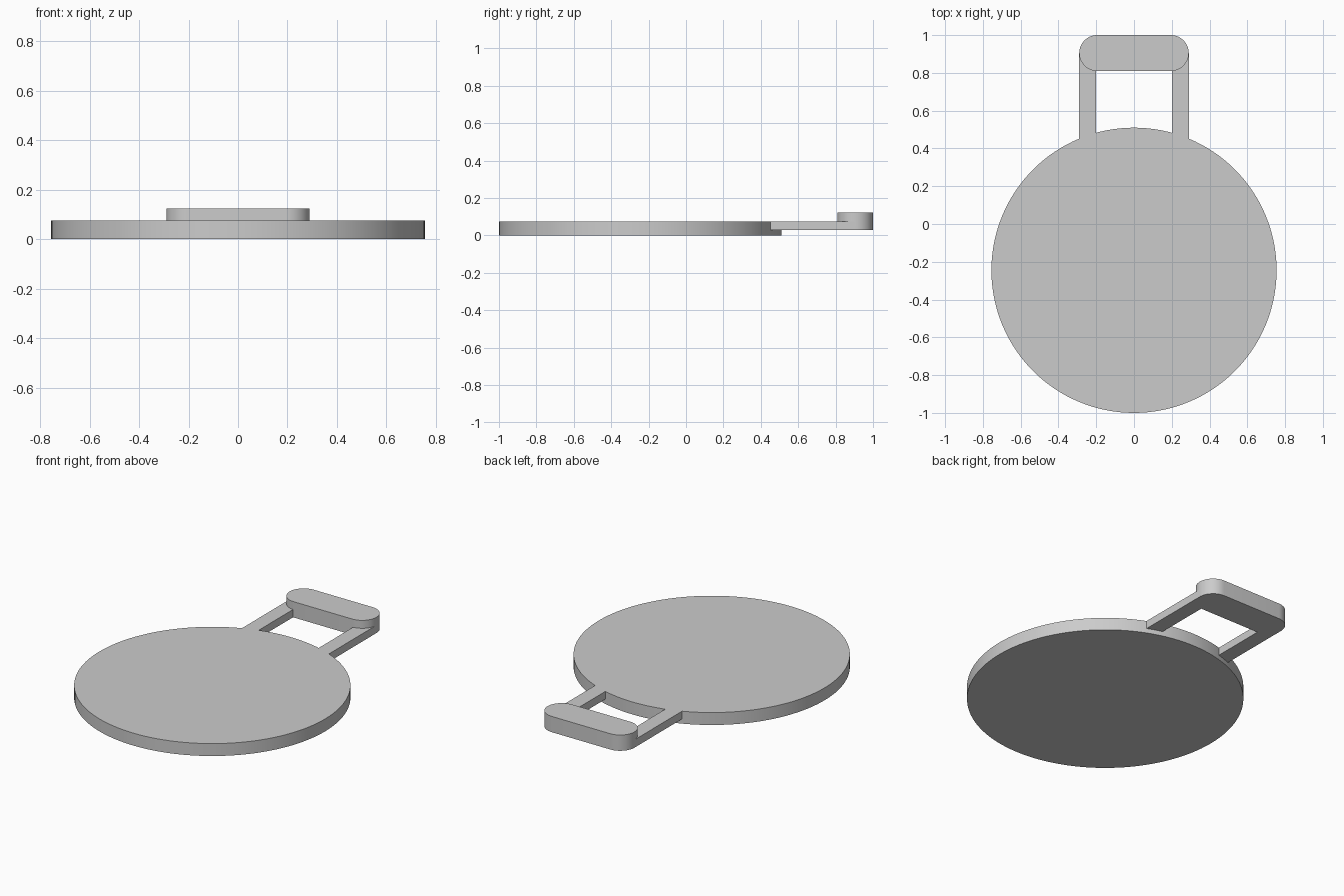
import bpy, bmesh, math

cube = bpy.data.objects.get("Cube")
if cube:
    bpy.data.objects.remove(cube, do_unlink=True)

RADIUS, CENTRE_Y = 0.755, -0.245
DECK_TOP, HANDLE_BOTTOM, GRIP_TOP = 0.075, 0.028, 0.123
HALF_WIDTH, ARM_INNER = 0.29, 0.2
GRIP_R = 0.095

grey = bpy.data.materials.new("plain grey")
grey.use_nodes = True
colour = (0.6, 0.6, 0.6, 1)
grey.diffuse_color = colour
grey.node_tree.nodes["Principled BSDF"].inputs["Base Color"].default_value = colour


def arc(cx, cy, r, start, end, steps):
    angles = [math.radians(start + (end - start) * i / steps) for i in range(steps + 1)]
    return [(cx + r * math.cos(a), cy + r * math.sin(a)) for a in angles]


def prism(name, outline, z0, z1):
    """Extrude a counter-clockwise outline from z0 to z1."""
    bm = bmesh.new()
    base = bm.faces.new([bm.verts.new((x, y, z0)) for x, y in outline])
    top = bmesh.ops.extrude_face_region(bm, geom=[base], use_keep_orig=True)["geom"]
    bmesh.ops.translate(bm, vec=(0, 0, z1 - z0),
                        verts=[v for v in top if isinstance(v, bmesh.types.BMVert)])
    bmesh.ops.recalc_face_normals(bm, faces=bm.faces)
    mesh = bpy.data.meshes.new(name)
    bm.to_mesh(mesh)
    bm.free()
    mesh.materials.append(grey)
    obj = bpy.data.objects.new(name, mesh)
    bpy.context.collection.objects.link(obj)
    return obj


# Round plate
plate = prism("round_plate_with_handle", arc(0, CENTRE_Y, RADIUS, 0, 360, 128)[:-1], 0, DECK_TOP)

# Raised grip with rounded ends
cx, cy = HALF_WIDTH - GRIP_R, 1 - GRIP_R
ends = arc(cx, cy, GRIP_R, -90, 90, 24) + arc(-cx, cy, GRIP_R, 90, 270, 24)
parts = [prism("grip", ends, HANDLE_BOTTOM, GRIP_TOP)]

# Two flat arms, rooted inside the plate and the grip
for side, x0, x1 in (("left", ARM_INNER, HALF_WIDTH), ("right", -HALF_WIDTH, -ARM_INNER)):
    outline = [(x0, 0.3), (x1, 0.3), (x1, cy), (x0, cy)]
    parts.append(prism(side + "_arm", outline, HANDLE_BOTTOM, DECK_TOP))

# Fuse everything into one solid
bpy.context.view_layer.objects.active = plate
for part in parts:
    mod = plate.modifiers.new("join " + part.name, "BOOLEAN")
    mod.operation, mod.solver, mod.object = "UNION", "EXACT", part
    bpy.ops.object.modifier_apply(modifier=mod.name)
    bpy.data.objects.remove(part, do_unlink=True)

bpy.ops.object.select_all(action="DESELECT")
plate.select_set(True)
bpy.ops.object.shade_smooth_by_angle(angle=math.radians(30))
